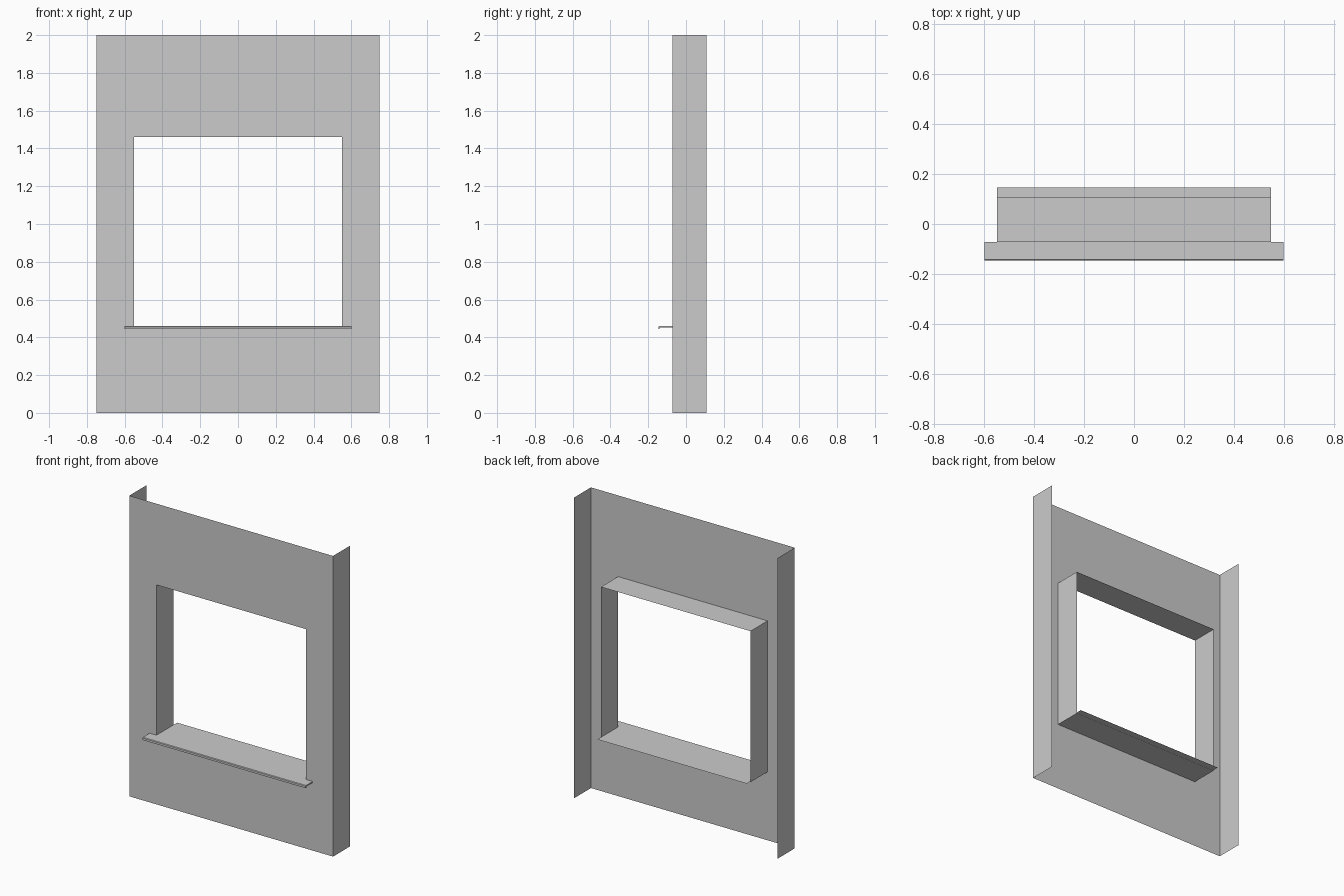
import bpy

if "Cube" in bpy.data.objects:
    bpy.data.objects.remove(bpy.data.objects["Cube"])

YF, YB = -0.072, 0.108      # wall front and back
W, H = 0.75, 2.0            # wall half width, height
OX, Z0, Z1 = 0.55, 0.455, 1.46  # opening
ZS = 0.46                   # sill top


def make(name, verts, faces):
    me = bpy.data.meshes.new(name)
    me.from_pydata(verts, [], faces)
    me.update()
    ob = bpy.data.objects.new(name, me)
    bpy.context.collection.objects.link(ob)
    return ob


def strip(name, path, closed=False):
    """Sheet running from wall front to back along an x/z path."""
    n = len(path)
    verts = [(x, y, z) for y in (YF, YB) for x, z in path]
    faces = [(i, (i + 1) % n, n + (i + 1) % n, n + i)
             for i in range(n if closed else n - 1)]
    return make(name, verts, faces)


# Front panel: ring of four faces around the opening
outer = [(-W, 0), (W, 0), (W, H), (-W, H)]
inner = [(-OX, Z0), (OX, Z0), (OX, Z1), (-OX, Z1)]
make("front_panel", [(x, YF, z) for x, z in outer + inner],
     [(i, (i + 1) % 4, 4 + (i + 1) % 4, 4 + i) for i in range(4)])

# Side returns of the wall
strip("right_return", [(W, 0), (W, H)])
strip("left_return", [(-W, H), (-W, 0)])

# Lining of the window opening
strip("opening_lining", inner[::-1], closed=True)

# Projecting sill nose with a drip lip, extruded along x
profile = [(YF, ZS), (-0.142, ZS), (-0.146, ZS - 0.004), (-0.146, 0.443),
           (-0.139, 0.443), (-0.139, 0.452), (YF, 0.452)]
n = len(profile)
make("sill_nose", [(x, y, z) for x in (-0.6, 0.6) for y, z in profile],
     [(i, (i + 1) % n, n + (i + 1) % n, n + i) for i in range(n)]
     + [tuple(range(n))[::-1], tuple(range(n, 2 * n))])

# Thin sill board running through the opening and past its back
make("sill_board", [(-OX, YF, ZS), (OX, YF, ZS), (OX, 0.146, ZS), (-OX, 0.146, ZS)],
     [(0, 1, 2, 3)])
